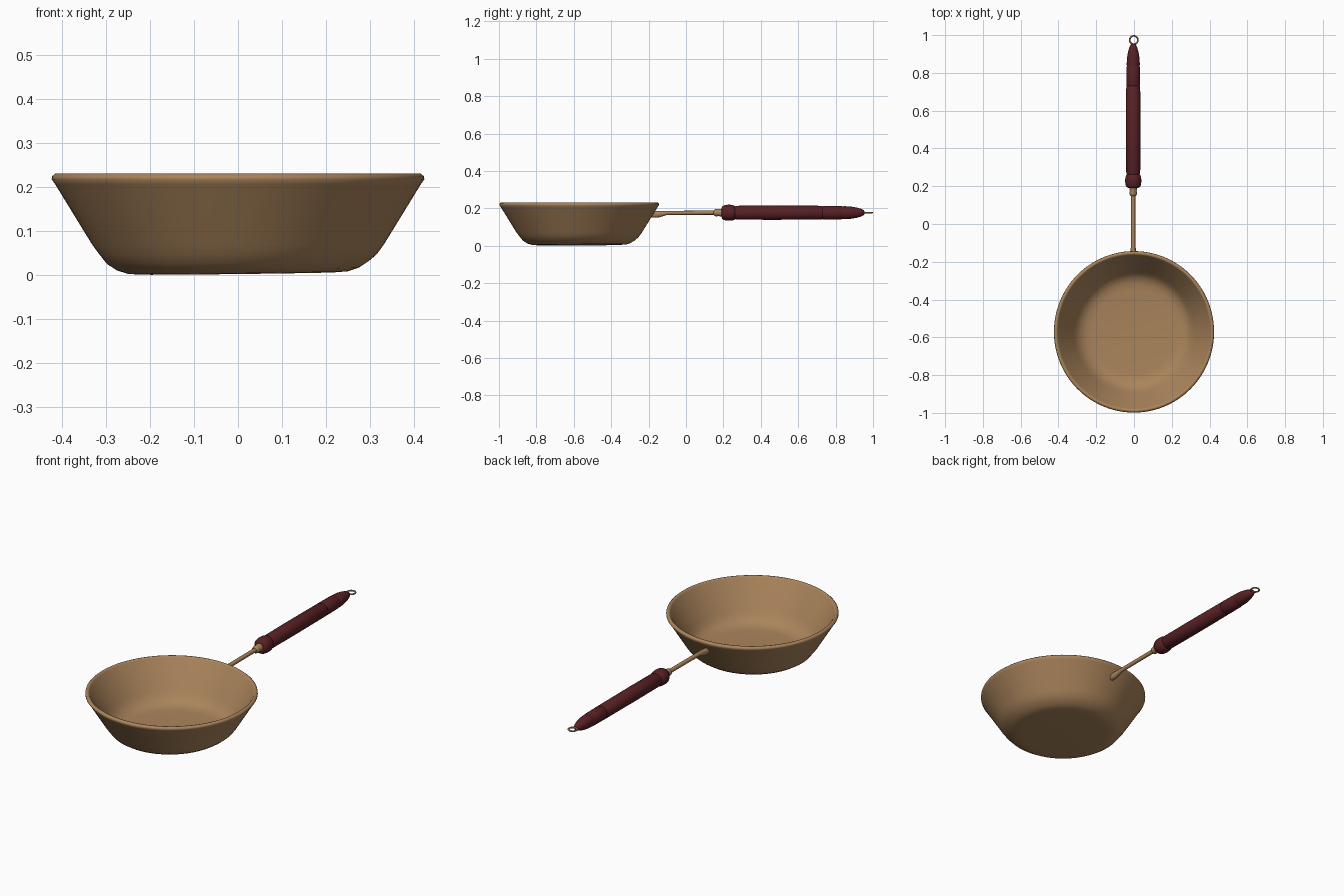
import bpy, bmesh, math

if "Cube" in bpy.data.objects:
    bpy.data.objects.remove(bpy.data.objects["Cube"])

def material(name, rgb):
    m = bpy.data.materials.new(name)
    m.diffuse_color = (*rgb, 1)
    m.use_nodes = True
    m.node_tree.nodes["Principled BSDF"].inputs["Base Color"].default_value = m.diffuse_color
    return m

bronze = material("tan_metal", (0.40, 0.23, 0.105))
wood = material("dark_red_wood", (0.10, 0.015, 0.018))

def finish(name, bm, mat, angle):
    bmesh.ops.recalc_face_normals(bm, faces=bm.faces)
    me = bpy.data.meshes.new(name)
    bm.to_mesh(me)
    bm.free()
    me.materials.append(mat)
    ob = bpy.data.objects.new(name, me)
    bpy.context.collection.objects.link(ob)
    bpy.ops.object.select_all(action='DESELECT')
    ob.select_set(True)
    bpy.context.view_layer.objects.active = ob
    bpy.ops.object.shade_smooth_by_angle(angle=math.radians(angle))
    return ob

def skin(bm, rings):
    # join successive rings with quads
    n = len(rings[0])
    for a, b in zip(rings, rings[1:]):
        for i in range(n):
            j = (i + 1) % n
            bm.faces.new((a[i], a[j], b[j], b[i]))

def loft(name, sections, mat, sides=32, angle=40):
    # elliptical sections along y: (y, centre z, half width, half height)
    bm = bmesh.new()
    rings = []
    for y, z, rx, rz in sections:
        rings.append([bm.verts.new((CX + rx * math.cos(t), y, z + rz * math.sin(t)))
                      for t in (2 * math.pi * i / sides for i in range(sides))])
    skin(bm, rings)
    bm.faces.new(rings[0])
    bm.faces.new(rings[-1])
    return finish(name, bm, mat, angle)

CX = -0.004   # handle axis
HZ = 0.177    # handle height

# pan bowl: outer wall, rolled rim, inner wall
profile = [(0.22, 0.004), (0.25, 0.006), (0.275, 0.014), (0.298, 0.029),
           (0.315, 0.047), (0.332, 0.07), (0.416, 0.207), (0.424, 0.218),
           (0.423, 0.225), (0.416, 0.231), (0.409, 0.231), (0.403, 0.223),
           (0.322, 0.085), (0.305, 0.06), (0.285, 0.04), (0.255, 0.027), (0.22, 0.023)]
bm = bmesh.new()
N = 96
rings = []
for r, z in profile:
    ring = []
    for i in range(N):
        t = 2 * math.pi * i / N
        x, y = r * math.cos(t), r * 1.008 * math.sin(t)
        # slightly uneven hand-beaten base
        dz = 0.003 * (x + 0.5 * y) / 0.25 if z < 0.03 else 0
        ring.append(bm.verts.new((x, y - 0.571, z + dz)))
    rings.append(ring)
skin(bm, rings)
bm.faces.new(rings[0])
bm.faces.new(rings[-1])
finish("pan_bowl", bm, bronze, 60)

# rod with flared foot against the bowl
loft("handle_rod", [(-0.186, 0.167, 0.014, 0.017), (-0.15, 0.168, 0.015, 0.018),
                    (-0.10, 0.176, 0.011, 0.011), (0.16, HZ, 0.011, 0.011)], bronze, 20)

# collar between rod and grip
loft("handle_collar", [(y, HZ, r, r) for y, r in
     [(0.148, 0.012), (0.153, 0.018), (0.162, 0.020), (0.175, 0.018), (0.184, 0.021), (0.2, 0.021)]],
     bronze, 24)

# turned wooden grip
grip = [(0.19, 0.024), (0.194, 0.034), (0.205, 0.040), (0.225, 0.043), (0.245, 0.042),
        (0.258, 0.038), (0.263, 0.034), (0.270, 0.037), (0.45, 0.038), (0.725, 0.037),
        (0.731, 0.034), (0.738, 0.037), (0.83, 0.036), (0.837, 0.033), (0.845, 0.035),
        (0.88, 0.033), (0.91, 0.028), (0.935, 0.021), (0.95, 0.014), (0.955, 0.006)]
loft("handle_grip", [(y, HZ, r, r) for y, r in grip], wood, 40)

# hanging ring
bpy.ops.mesh.primitive_torus_add(location=(CX + 0.003, 0.974, HZ), major_radius=0.0218,
                                 minor_radius=0.0042, major_segments=40, minor_segments=10)
ob = bpy.context.object
ob.name = "hanging_ring"
ob.data.materials.append(bronze)
bpy.ops.object.shade_smooth_by_angle(angle=math.radians(40))
